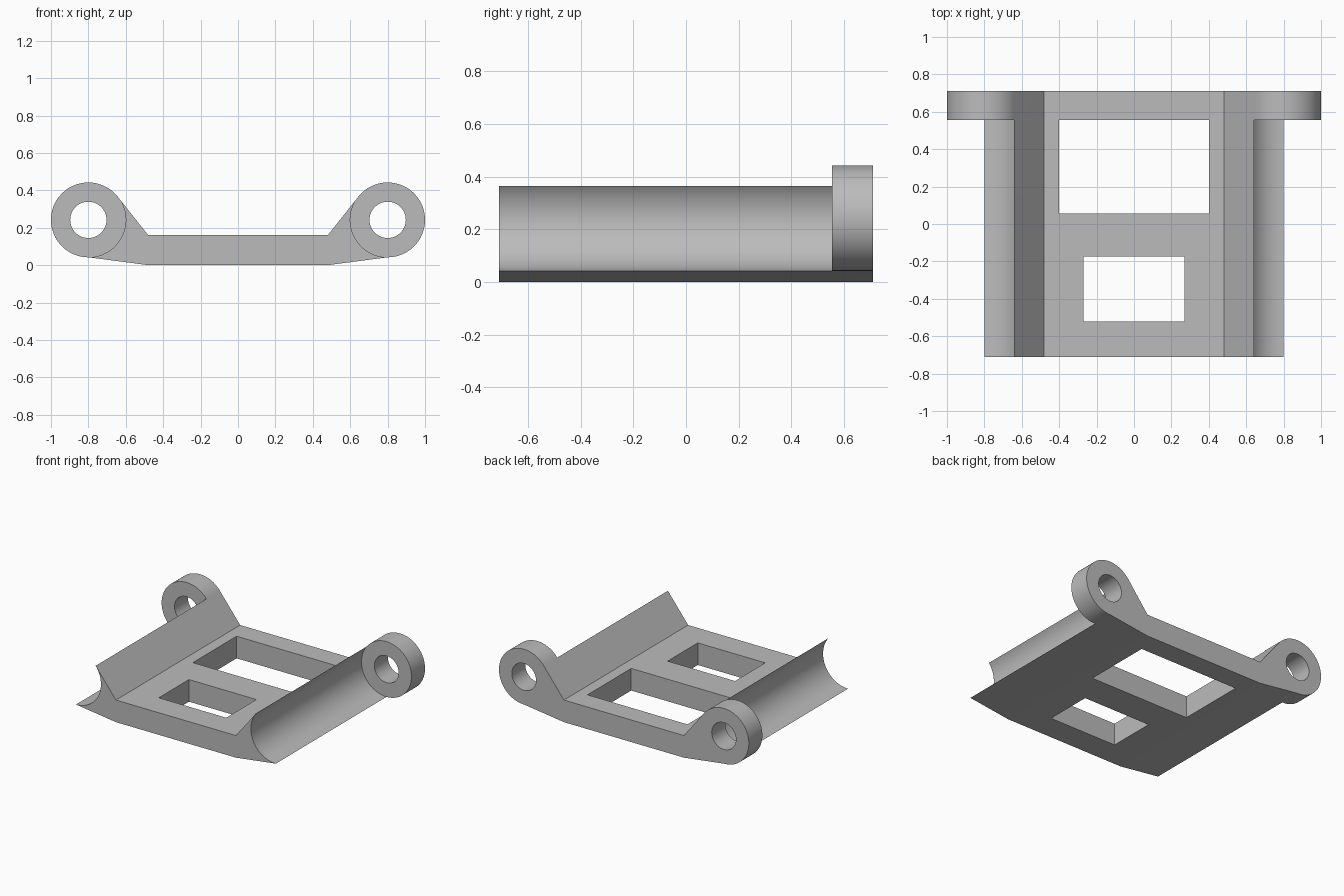
import bpy, bmesh
from math import sin, cos, radians

cube = bpy.data.objects.get("Cube")
if cube:
    bpy.data.objects.remove(cube, do_unlink=True)

EAR_X, EAR_Z, EAR_R, HOLE_R = 0.8, 0.242, 0.2, 0.097
FRONT, EAR_FRONT, BACK = -0.71, 0.555, 0.71
TANGENT = 142.2   # angle where the sloping shoulder meets the ear circle

gray = bpy.data.materials.new("plain gray")
gray.use_nodes = True
gray.diffuse_color = (0.5, 0.5, 0.5, 1)
gray.node_tree.nodes["Principled BSDF"].inputs["Base Color"].default_value = (0.5, 0.5, 0.5, 1)


def arc(cx, cz, r, start, end, steps):
    angles = [radians(start + (end - start) * i / steps) for i in range(steps + 1)]
    return [(cx + r * cos(a), cz + r * sin(a)) for a in angles]


def prism(name, profile, y0, y1):
    """Extrude a closed x-z outline from y0 to y1."""
    bm = bmesh.new()
    face = bm.faces.new([bm.verts.new((x, y0, z)) for x, z in profile])
    new = bmesh.ops.extrude_face_region(bm, geom=[face])["geom"]
    bmesh.ops.translate(bm, vec=(0, y1 - y0, 0),
                        verts=[v for v in new if isinstance(v, bmesh.types.BMVert)])
    bmesh.ops.recalc_face_normals(bm, faces=bm.faces)
    mesh = bpy.data.meshes.new(name)
    bm.to_mesh(mesh)
    bm.free()
    obj = bpy.data.objects.new(name, mesh)
    mesh.materials.append(gray)
    bpy.context.collection.objects.link(obj)
    return obj


def outline(start, end, steps):
    """Tray cross-section whose sides follow the ear circle, mirrored in x."""
    half = [(0.48, 0)] + arc(EAR_X, EAR_Z, EAR_R, start, end, steps) + [(0.48, 0.16)]
    return half + [(-x, z) for x, z in reversed(half)]


def combine(target, tool, operation):
    tool.hide_render = True
    bpy.context.view_layer.objects.active = target
    mod = target.modifiers.new(operation.lower(), 'BOOLEAN')
    mod.operation, mod.solver, mod.object = operation, 'EXACT', tool
    bpy.ops.object.modifier_apply(modifier=mod.name)
    bpy.data.objects.remove(tool, do_unlink=True)


# Tray with scooped sides, then the rear bar with its two round ears
tray = prism("bracket_tray", outline(270, TANGENT, 32), FRONT, EAR_FRONT)
ears = prism("rear_ears", outline(-90, TANGENT, 56), EAR_FRONT, BACK)
combine(tray, ears, 'UNION')

# Round holes through the ears
for side in (-1, 1):
    bore = prism("ear_hole", arc(side * EAR_X, EAR_Z, HOLE_R, 0, 354.375, 63), 0.5, 0.8)
    combine(tray, bore, 'DIFFERENCE')

# Rectangular windows through the floor
for half_w, y0, y1 in ((0.4, 0.055, EAR_FRONT), (0.27, -0.52, -0.175)):
    box = [(-half_w, -0.1), (half_w, -0.1), (half_w, 0.3), (-half_w, 0.3)]
    combine(tray, prism("window", box, y0, y1), 'DIFFERENCE')

# Merge flat faces left by the cuts, and smooth only the round surfaces
bm = bmesh.new()
bm.from_mesh(tray.data)
bmesh.ops.remove_doubles(bm, verts=bm.verts, dist=0.0001)
bmesh.ops.dissolve_limit(bm, angle_limit=radians(0.5), verts=bm.verts, edges=bm.edges)
bm.to_mesh(tray.data)
bm.free()
bpy.ops.object.select_all(action='DESELECT')
tray.select_set(True)
bpy.context.view_layer.objects.active = tray
bpy.ops.object.shade_smooth_by_angle(angle=radians(7))
